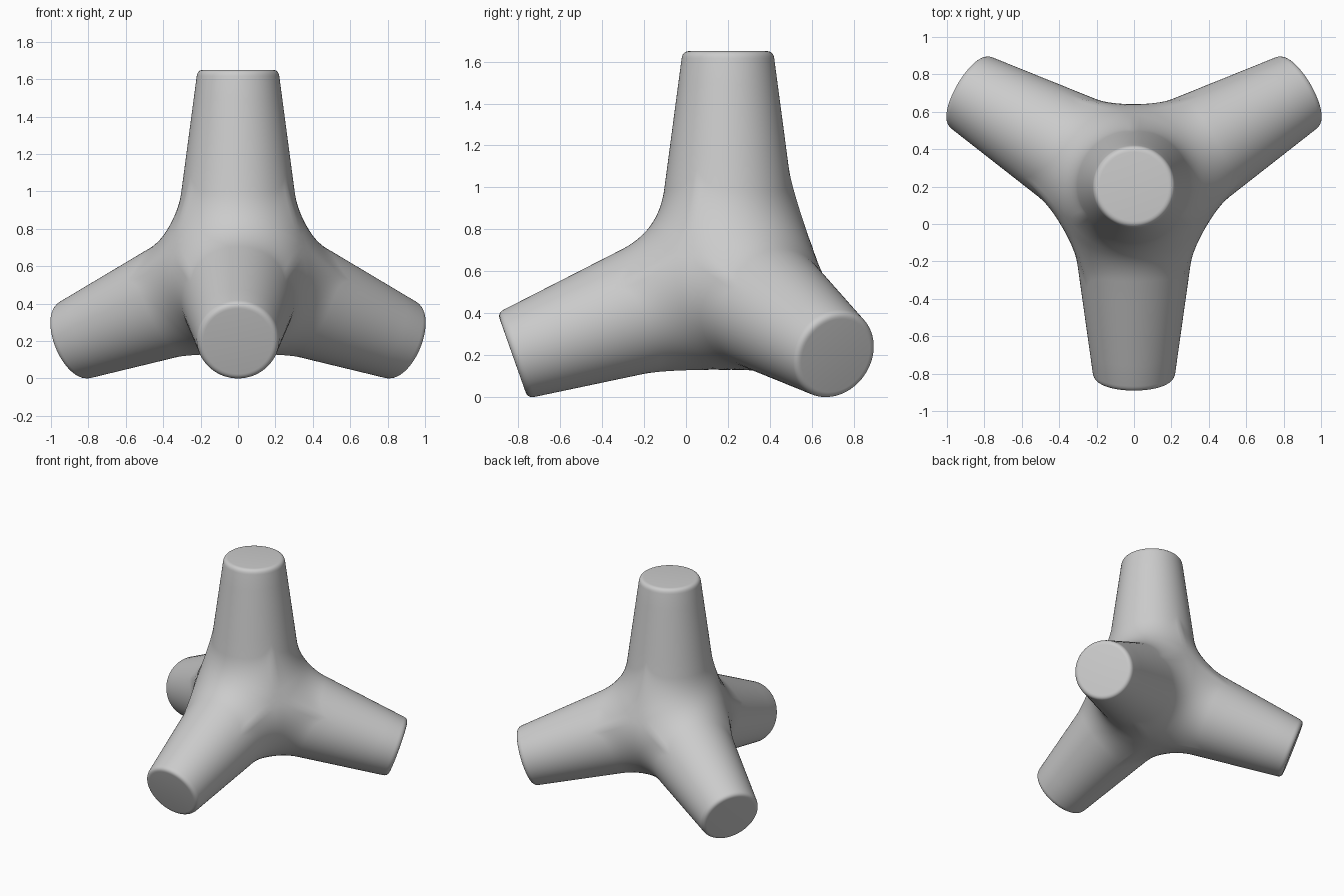
import bpy, bmesh, math
from mathutils import Vector

if "Cube" in bpy.data.objects:
    bpy.data.objects.remove(bpy.data.objects["Cube"])

CENTRE = Vector((0, 0.2, 0.561))
LENGTH = 1.089          # centre to the end of each leg
SEGMENTS = 72           # around each leg (multiple of 6, so the seams meet)


def line_radius(t):
    """Radius of the tapered leg at distance t from the centre."""
    return 0.361 - 0.133 * t


def bezier(a, b, c, steps):
    return [a * (1 - u) ** 2 + b * 2 * u * (1 - u) + c * u * u
            for u in (i / steps for i in range(steps + 1))]


def leg_profile(phi):
    """(distance along axis, radius) points from the seam to the end cap."""
    # angle from the nearest neighbouring leg, within 60 degrees
    a = (phi + math.pi / 3) % (2 * math.pi / 3) - math.pi / 3
    theta = math.atan2(math.sqrt(2), math.cos(a))
    s = 0.45 - 0.02 * (a / (math.pi / 3)) ** 2
    start = Vector((math.cos(theta), math.sin(theta))) * s
    tangent = Vector((math.sin(theta), -math.cos(theta)))
    # the seam tangent meets the straight side of the leg here
    k = (start.y - line_radius(start.x)) / (-tangent.y - 0.133 * tangent.x)
    knee = start + tangent * abs(k)
    knee.y = line_radius(knee.x)
    t = knee.x + 0.1
    pts = bezier(start, knee, Vector((t, line_radius(t))), 10)
    # straight side
    t_end = LENGTH - 0.035
    for i in range(1, 5):
        x = t + (t_end - t) * i / 5
        pts.append(Vector((x, line_radius(x))))
    # rounded rim
    pts += bezier(Vector((t_end, line_radius(t_end))),
                  Vector((LENGTH, line_radius(LENGTH))),
                  Vector((LENGTH, 0.185)), 6)
    return pts


# four legs pointing to the corners of a tetrahedron
axes = [Vector((0, 0, 1))]
for deg in (-90, 30, 150):
    h = math.radians(deg)
    r = math.sqrt(8) / 3
    axes.append(Vector((r * math.cos(h), r * math.sin(h), -1 / 3)))

bm = bmesh.new()
for i, axis in enumerate(axes):
    other = axes[(i + 1) % 4]
    u = (other - axis * other.dot(axis)).normalized()
    v = axis.cross(u)
    columns = []
    for j in range(SEGMENTS):
        phi = 2 * math.pi * j / SEGMENTS
        out = u * math.cos(phi) + v * math.sin(phi)
        columns.append([bm.verts.new(CENTRE + axis * p.x + out * p.y)
                        for p in leg_profile(phi)])
    for j in range(SEGMENTS):
        a, b = columns[j], columns[(j + 1) % SEGMENTS]
        for n in range(len(a) - 1):
            bm.faces.new((a[n], b[n], b[n + 1], a[n + 1]))
    bm.faces.new([c[-1] for c in columns])      # flat end cap

# weld the legs along their seams
bmesh.ops.remove_doubles(bm, verts=bm.verts, dist=0.0005)
bmesh.ops.recalc_face_normals(bm, faces=bm.faces)
mesh = bpy.data.meshes.new("four_legged_block")
bm.to_mesh(mesh)
bm.free()

block = bpy.data.objects.new("four_legged_block", mesh)
bpy.context.collection.objects.link(block)
concrete = bpy.data.materials.new("concrete_grey")
concrete.diffuse_color = (0.6, 0.6, 0.6, 1)
concrete.use_nodes = True
concrete.node_tree.nodes["Principled BSDF"].inputs["Base Color"].default_value = concrete.diffuse_color
mesh.materials.append(concrete)

bpy.context.view_layer.objects.active = block
block.select_set(True)
bpy.ops.object.shade_smooth_by_angle(angle=math.radians(40))
